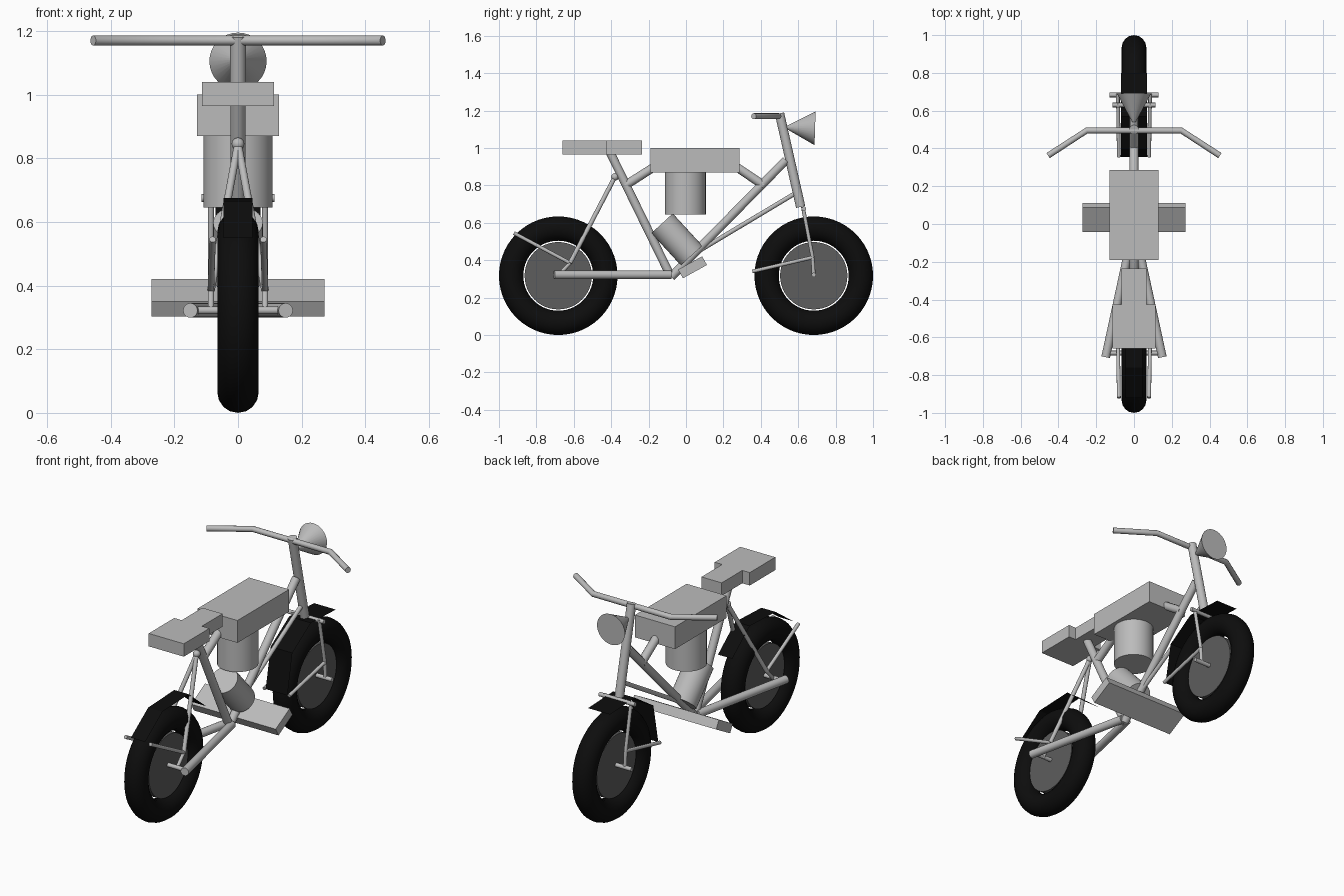
import bpy, bmesh, math
from mathutils import Vector

if "Cube" in bpy.data.objects:
    bpy.data.objects.remove(bpy.data.objects["Cube"])


def material(name, c):
    m = bpy.data.materials.new(name)
    m.diffuse_color = (c, c, c, 1)
    m.use_nodes = True
    m.node_tree.nodes["Principled BSDF"].inputs["Base Color"].default_value = m.diffuse_color
    return m


METAL = material("light grey metal", 0.5)
DISC = material("dark grey disc", 0.11)
RUBBER = material("black rubber", 0.004)


def finish(name, mat, smooth=True):
    o = bpy.context.object
    o.name = name
    o.data.materials.append(mat)
    if smooth:
        bpy.ops.object.shade_smooth_by_angle(angle=math.radians(40))
    return o


def rod(name, a, b, r, mat=METAL, r2=None, n=20):
    """Cylinder or cone between two points."""
    a, b = Vector(a), Vector(b)
    d = b - a
    bpy.ops.mesh.primitive_cone_add(
        vertices=n, radius1=r, radius2=r if r2 is None else r2, depth=d.length,
        location=(a + b) / 2, rotation=d.to_track_quat('Z', 'Y').to_euler())
    return finish(name, mat)


def pipe(name, pts, r):
    """Bent tube with a mitred joint at each point."""
    cu = bpy.data.curves.new(name, 'CURVE')
    cu.dimensions = '3D'
    cu.bevel_depth, cu.bevel_resolution, cu.use_fill_caps = r, 4, True
    s = cu.splines.new('POLY')
    s.points.add(len(pts) - 1)
    for p, c in zip(s.points, pts):
        p.co = (*c, 1)
    cu.materials.append(METAL)
    o = bpy.data.objects.new(name, cu)
    bpy.context.collection.objects.link(o)


def box(name, c, size, tilt=0):
    bpy.ops.mesh.primitive_cube_add(size=1, location=c, rotation=(tilt, 0, 0))
    o = bpy.context.object
    o.scale = size
    return finish(name, METAL, False)


def mesh_object(name, bm, mat):
    me = bpy.data.meshes.new(name)
    bm.to_mesh(me)
    bm.free()
    me.materials.append(mat)
    o = bpy.data.objects.new(name, me)
    bpy.context.collection.objects.link(o)


def fender(name, profile, w):
    """Open angular strip running over the tyre."""
    bm = bmesh.new()
    rows = [[bm.verts.new((s * w, y, z)) for s in (-1, 1)] for y, z in profile]
    for p, q in zip(rows, rows[1:]):
        bm.faces.new((p[0], p[1], q[1], q[0]))
    mesh_object(name, bm, RUBBER)


# wheels
AX = 0.683
AZ = 0.317
for name, y in (("rear", -AX), ("front", AX)):
    bpy.ops.mesh.primitive_torus_add(
        major_segments=56, minor_segments=16, major_radius=0.252,
        minor_radius=0.065, location=(0, y, AZ), rotation=(0, math.pi / 2, 0))
    finish(name + "_tyre", RUBBER)
    rod(name + "_wheel_disc", (-0.03, y, AZ), (0.03, y, AZ), 0.18, DISC, n=48)
    rod(name + "_axle", (-0.13, y, AZ + 0.005), (0.13, y, AZ + 0.005), 0.012)

# fenders
fender("rear_fender", [(-0.92, 0.55), (-0.76, 0.665), (-0.52, 0.675), (-0.36, 0.545)], 0.046)
fender("front_fender", [(0.355, 0.34), (0.40, 0.57), (0.57, 0.68), (0.80, 0.67)], 0.07)

# main frame
rod("seat_tube", (0, -0.08, 0.31), (0, -0.405, 0.975), 0.023)
rod("down_tube", (0, -0.08, 0.31), (0, 0.535, 0.935), 0.023)
pipe("top_tube", [(0, -0.325, 0.80), (0, -0.16, 0.905), (0, 0.26, 0.905), (0, 0.415, 0.80)], 0.024)
rod("brace_tube", (0, 0.02, 0.42), (0, 0.58, 0.755), 0.012)
rod("steering_column", (0, 0.50, 1.185), (0, 0.613, 0.685), 0.025)
bpy.ops.mesh.primitive_uv_sphere_add(segments=16, ring_count=10, radius=0.02, location=(0, -0.38, 0.845))
finish("stay_joint", METAL)

# paired stays and fork legs
rod("fork_crossbar", (-0.115, 0.63, 0.675), (0.115, 0.63, 0.675), 0.012)
for side, s in (("right", 1), ("left", -1)):
    rod(side + "_chain_stay", (s * 0.015, -0.08, 0.322), (s * 0.15, -0.705, 0.322), 0.023)
    rod(side + "_seat_stay", (0, -0.38, 0.845), (s * 0.085, -0.62, 0.385), 0.012)
    rod(side + "_rear_link", (s * 0.085, -0.62, 0.385), (s * 0.085, -AX, AZ), 0.01)
    rod(side + "_rear_fender_strut", (s * 0.085, -0.62, 0.385), (s * 0.08, -0.92, 0.545), 0.01)
    rod(side + "_fork_leg", (s * 0.085, 0.625, 0.685), (s * 0.085, 0.677, 0.415), 0.01)
    rod(side + "_front_link", (s * 0.085, 0.677, 0.415), (s * 0.085, AX, AZ), 0.01)
    rod(side + "_front_fender_strut", (s * 0.085, 0.677, 0.415), (s * 0.08, 0.355, 0.34), 0.01)

# tank, engine and foot plate
box("tank", (0, 0.048, 0.935), (0.258, 0.475, 0.13))
rod("engine_cylinder", (0, -0.003, 0.645), (0, -0.003, 0.89), 0.109, n=36)
rod("gearbox_cylinder", (0, -0.128, 0.597), (0, 0.03, 0.425), 0.078, n=32)
box("foot_plate", (0, 0.035, 0.362), (0.545, 0.147, 0.053), math.radians(29))

# stepped seat
bm = bmesh.new()
half = [(0.113, -0.66), (0.113, -0.425), (0.065, -0.425), (0.065, -0.235)]
outline = half + [(-x, y) for x, y in reversed(half)]
f = bm.faces.new([bm.verts.new((x, y, 0.965)) for x, y in outline])
ext = bmesh.ops.extrude_face_region(bm, geom=[f])
bmesh.ops.translate(bm, vec=(0, 0, 0.075), verts=[v for v in ext["geom"] if isinstance(v, bmesh.types.BMVert)])
bmesh.ops.recalc_face_normals(bm, faces=bm.faces)
mesh_object("seat", bm, METAL)

# handlebar and headlight
pipe("handlebar", [(-0.455, 0.362, 1.17), (-0.25, 0.495, 1.17), (0.25, 0.495, 1.17), (0.455, 0.362, 1.17)], 0.016)
rod("headlight", (0, 0.69, 1.105), (0, 0.53, 1.11), 0.09, r2=0.004, n=32)
